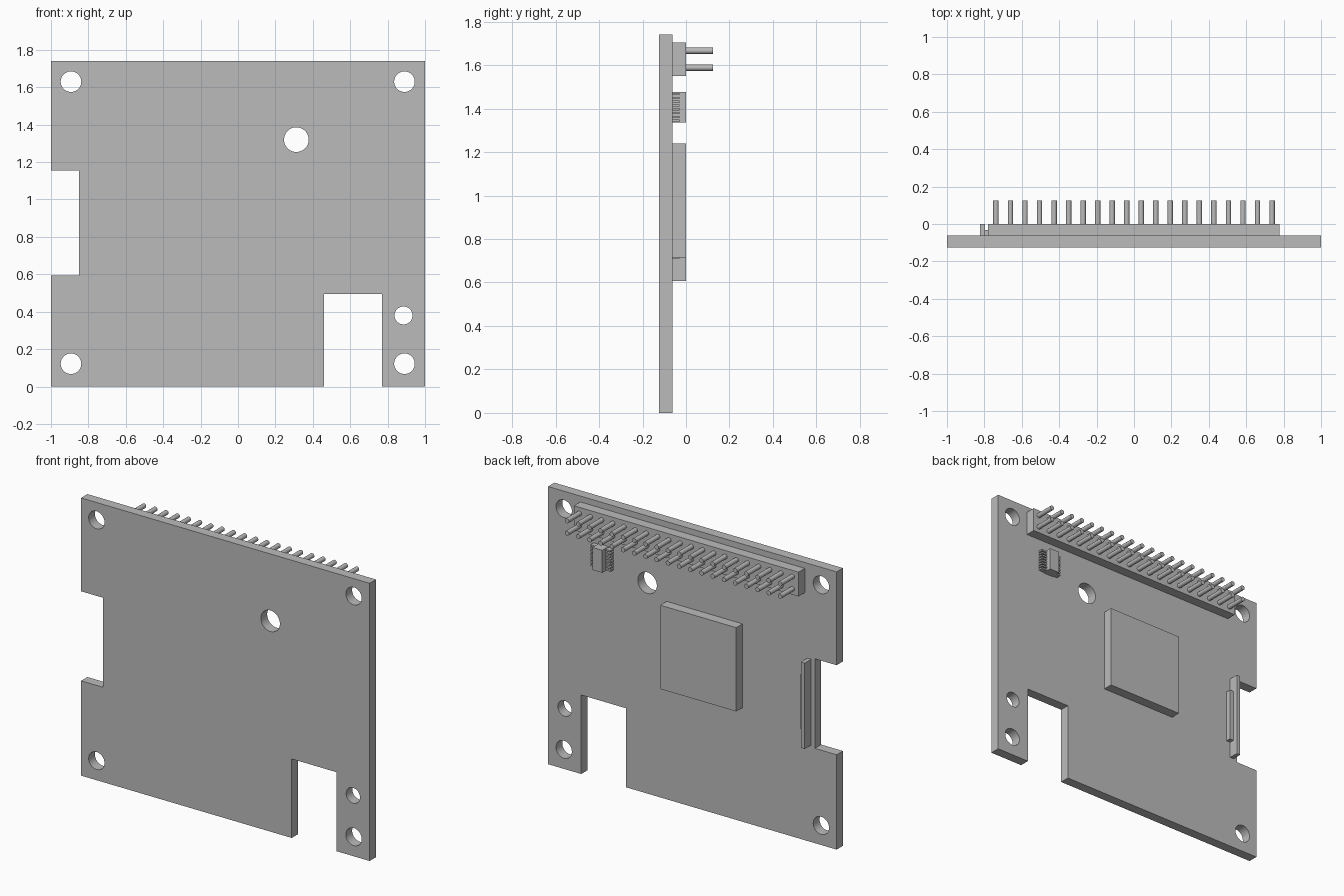
import bpy, bmesh, math
from mathutils import Matrix

cube = bpy.data.objects.get("Cube")
if cube:
    bpy.data.objects.remove(cube, do_unlink=True)

grey = bpy.data.materials.new("plain grey")
grey.use_nodes = True
COLOUR = (0.5, 0.5, 0.5, 1)
grey.diffuse_color = COLOUR
grey.node_tree.nodes["Principled BSDF"].inputs["Base Color"].default_value = COLOUR

FRONT, BACK, TOP = -0.125, -0.0625, 0.0     # board front, board back, component tops


def smooth(ob):
    bpy.ops.object.select_all(action="DESELECT")
    ob.select_set(True)
    bpy.context.view_layer.objects.active = ob
    bpy.ops.object.shade_smooth_by_angle(angle=math.radians(35))


def finish(bm, name):
    mesh = bpy.data.meshes.new(name)
    bm.to_mesh(mesh)
    bm.free()
    mesh.materials.append(grey)
    ob = bpy.data.objects.new(name, mesh)
    bpy.context.collection.objects.link(ob)
    return ob


def add_box(bm, x, y, z):
    """Box from (low, high) ranges on each axis."""
    ranges = (x, y, z)
    centre = Matrix.Translation([(a + b) / 2 for a, b in ranges])
    size = Matrix.Diagonal([b - a for a, b in ranges] + [1])
    bmesh.ops.create_cube(bm, size=1, matrix=centre @ size)


def box(name, x, y, z):
    bm = bmesh.new()
    add_box(bm, x, y, z)
    return finish(bm, name)


# Circuit board: filled outline with a side notch, a bottom slot and round holes
W, H = 1.0, 1.74
outline = [(-W, 0), (0.46, 0), (0.46, 0.495), (0.77, 0.495), (0.77, 0), (W, 0),
           (W, H), (-W, H), (-W, 1.155), (-0.85, 1.155), (-0.85, 0.594), (-W, 0.594)]
holes = [(-0.893, 1.63, 0.055), (0.89, 1.63, 0.055), (-0.893, 0.122, 0.055),
         (0.89, 0.122, 0.055), (0.885, 0.38, 0.048), (0.312, 1.32, 0.066)]
loops = [outline]
for cx, cz, r in holes:
    angles = [math.tau * i / 48 for i in range(48)]
    loops.append([(cx + r * math.cos(a), cz + r * math.sin(a)) for a in angles])

curve = bpy.data.curves.new("board_outline", "CURVE")
curve.dimensions = "2D"
curve.fill_mode = "BOTH"
curve.extrude = (BACK - FRONT) / 2
for loop in loops:
    spline = curve.splines.new("POLY")
    spline.points.add(len(loop) - 1)
    for point, (x, z) in zip(spline.points, loop):
        point.co = (x, z, 0, 1)
    spline.use_cyclic_u = True
helper = bpy.data.objects.new("board_outline", curve)
bpy.context.collection.objects.link(helper)
bpy.context.view_layer.update()
bm = bmesh.new()
bm.from_mesh(helper.evaluated_get(bpy.context.evaluated_depsgraph_get()).to_mesh())
bpy.data.objects.remove(helper, do_unlink=True)
bmesh.ops.remove_doubles(bm, verts=bm.verts, dist=0.0001)
stand = Matrix.Translation((0, (FRONT + BACK) / 2, 0)) @ Matrix.Rotation(math.pi / 2, 4, "X")
bmesh.ops.transform(bm, matrix=stand, verts=bm.verts)
bmesh.ops.recalc_face_normals(bm, faces=bm.faces)
smooth(finish(bm, "circuit_board"))

# Main chip, pin header block and side connector
box("main_chip", (-0.348, 0.178), (BACK, TOP), (0.715, 1.24))
box("header_block", (-0.78, 0.777), (BACK, TOP), (1.551, 1.703))
box("connector_body", (-0.823, -0.797), (BACK, TOP), (0.607, 1.145))
box("connector_lip", (-0.797, -0.768), (BACK, -0.031), (0.71, 1.045))

# Header pins: two rows of twenty
PITCH = 0.0777
bm = bmesh.new()
for row in (-0.5, 0.5):
    for col in range(20):
        place = Matrix.Translation(((col - 9.5) * PITCH, 0.0615, 1.627 + row * PITCH))
        bmesh.ops.create_cone(bm, cap_ends=True, segments=20, radius1=0.0145, radius2=0.0145,
                              depth=0.127, matrix=place @ Matrix.Rotation(math.pi / 2, 4, "X"))
smooth(finish(bm, "header_pins"))

# Small chip with a row of leads on both sides
MID = 0.615
box("small_chip", (MID - 0.034, MID + 0.034), (BACK, TOP), (1.335, 1.476))
bm = bmesh.new()
for i in range(8):
    z = 1.4055 + (i - 3.5) * 0.0175
    for side in (-1, 1):
        inner, outer = MID + side * 0.034, MID + side * 0.07
        add_box(bm, sorted((inner, outer)), (BACK, -0.031), (z - 0.005, z + 0.005))
finish(bm, "small_chip_leads")
